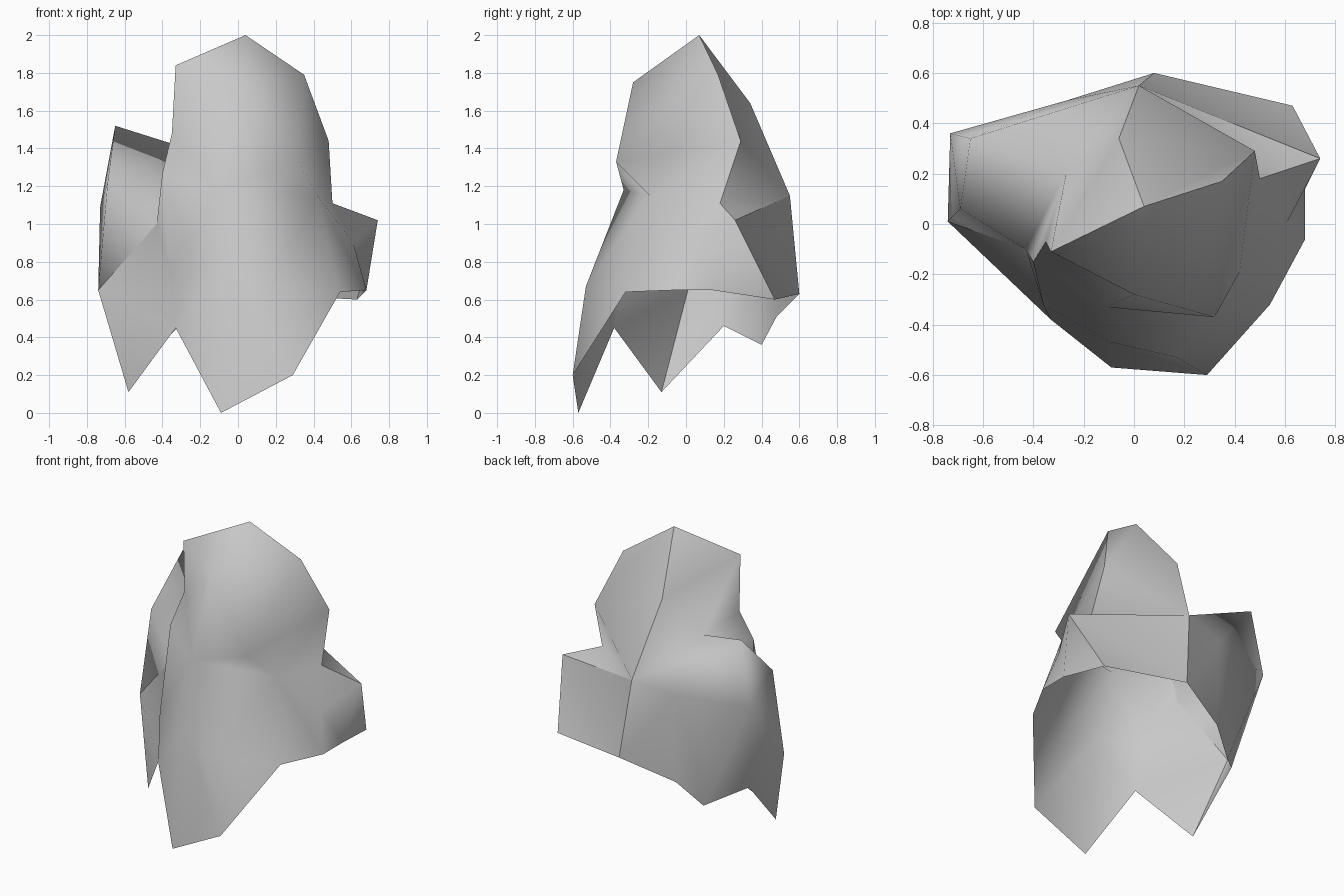
import bpy
import bmesh
from mathutils import Vector

cube = bpy.data.objects.get("Cube")
if cube:
    bpy.data.objects.remove(cube, do_unlink=True)

# One plain grey for the whole shell
grey = bpy.data.materials.new("stone grey")
grey.use_nodes = True
grey.diffuse_color = (.58, .58, .58, 1)
grey.node_tree.nodes["Principled BSDF"].inputs["Base Color"].default_value = grey.diffuse_color

# Ridge that runs over the crown and down both flanks
ridge = dict(
    apex=(.04, .07, 2), crown_r=(-.33, -.11, 1.84), crown_l=(.35, .17, 1.79),
    temple=(.48, .29, 1.44), neck=(.5, .18, 1.11), shoulder=(.74, .26, 1.02),
    notch_top=(-.35, -.07, 1.48), notch_mid=(-.4, -.15, 1.27), notch_low=(-.43, -.1, 1))

# Ragged open hem, anticlockwise from the front
hem = dict(
    toe=(-.09, -.57, 0), toe_l=(.29, -.6, .2), hip_front=(.54, -.32, .64),
    hip=(.68, -.06, .65), hip_back=(.68, .14, .65), tail_l=(.63, .47, .6),
    tail=(.08, .6, .63), tail_r=(-.26, .48, .51), fang_back=(-.41, .4, .36),
    arch_back=(-.61, .2, .46), fang=(-.58, -.13, .11), arch=(-.33, -.38, .45))

# Front relief: brow, cheek, waist, chest
relief = dict(
    brow=(0, -.28, 1.75), cheek=(.32, -.37, 1.33), hollow=(.42, -.19, 1.15),
    waist=(-.11, -.33, 1.18), chest=(-.09, -.47, .76), chest_l=(.17, -.53, .67),
    flank=(-.36, -.32, .75), side=(.61, .01, .9))

# Back spine and the horn on the right
back = dict(
    nape=(-.06, .34, 1.64), spine=(.02, .55, 1.15), crease=(-.27, .2, 1.4),
    horn=(-.65, .34, 1.52), horn_front=(-.69, .06, 1.22), knob=(-.27, .49, 1.1),
    horn_base=(-.73, .36, 1.09), elbow=(-.74, .01, .65))

points = {**ridge, **hem, **relief, **back}


def panel(name, *fans):
    """Make one smooth panel from triangle fans: a hub, then its rim points."""
    bm = bmesh.new()
    verts = {}
    for fan in fans:
        keys = fan.split()
        for k in keys:
            if k not in verts:
                verts[k] = bm.verts.new(points[k])
        hub, *rim = [verts[k] for k in keys]
        for a, b in zip(rim, rim[1:]):
            bm.faces.new((hub, a, b))

    # Turn every face outward
    bmesh.ops.recalc_face_normals(bm, faces=bm.faces)
    centre = Vector((0, 0, .9))
    outward = sum(f.normal.dot(f.calc_center_median() - centre) * f.calc_area() for f in bm.faces)
    if outward < 0:
        bmesh.ops.reverse_faces(bm, faces=bm.faces)
    for f in bm.faces:
        f.smooth = True

    mesh = bpy.data.meshes.new(name)
    bm.to_mesh(mesh)
    bm.free()
    mesh.materials.append(grey)
    bpy.context.collection.objects.link(bpy.data.objects.new(name, mesh))


# Broad front face from crown to hem
panel(
    "front_shell",
    "brow notch_top waist cheek crown_l apex crown_r notch_top",
    "cheek crown_l temple hollow waist",
    "hollow temple neck side hip hip_front chest_l waist",
    "side neck shoulder hip_back hip",
    "hip_back shoulder tail_l",
    "chest waist flank arch toe toe_l chest_l waist",
    "toe_l chest_l hip_front",
    "flank waist notch_mid notch_low arch",
    "notch_top notch_mid waist",
    "arch notch_low elbow fang")

# Left side of the back, above and below the shoulder
panel("upper_back_left", "temple crown_l apex nape spine neck", "neck spine shoulder")
panel("lower_back_left", "shoulder tail_l tail spine")

# Right side of the back, with the horn and the groove beside it
panel(
    "back_right",
    "crease notch_low notch_mid notch_top crown_r nape spine horn horn_front notch_low",
    "nape apex crown_r",
    "elbow notch_low horn_front horn_base arch_back fang",
    "knob horn spine tail tail_r fang_back horn_base horn",
    "horn_base horn_front horn",
    "horn_base fang_back arch_back")
